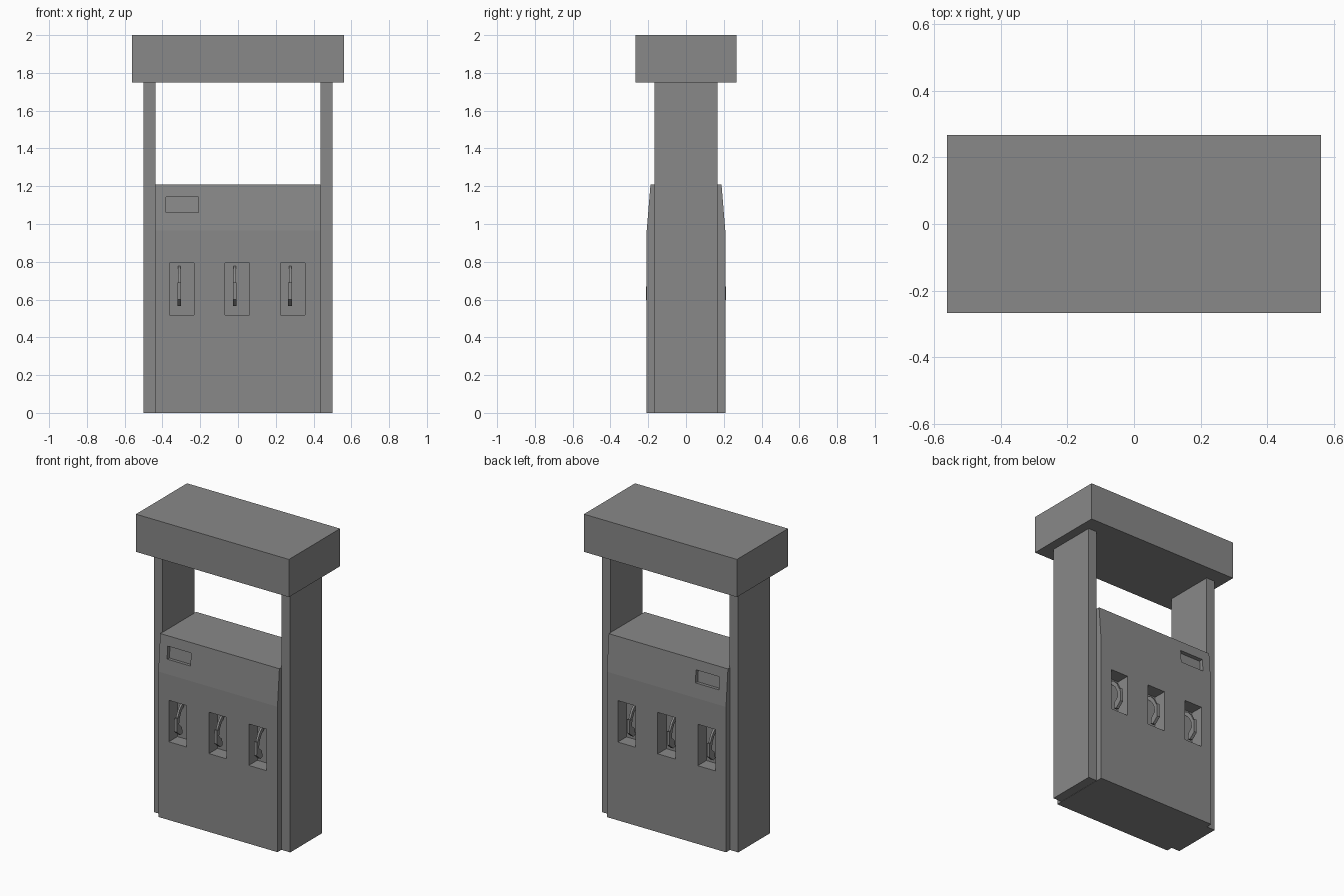
import bpy
import bmesh
from math import atan2
from mathutils import Matrix, Vector

if "Cube" in bpy.data.objects:
    bpy.data.objects.remove(bpy.data.objects["Cube"])

grey = bpy.data.materials.new("mid grey")
grey.use_nodes = True
GREY = (0.25, 0.25, 0.25, 1)
grey.diffuse_color = GREY
grey.node_tree.nodes["Principled BSDF"].inputs["Base Color"].default_value = GREY


def finish(name, bm):
    bmesh.ops.recalc_face_normals(bm, faces=bm.faces)
    mesh = bpy.data.meshes.new(name)
    bm.to_mesh(mesh)
    bm.free()
    mesh.materials.append(grey)
    obj = bpy.data.objects.new(name, mesh)
    bpy.context.collection.objects.link(obj)
    return obj


def box(name, size, centre, tilt=0):
    bm = bmesh.new()
    matrix = (Matrix.Translation(centre) @ Matrix.Rotation(tilt, 4, "X")
              @ Matrix.Diagonal((*size, 1)))
    bmesh.ops.create_cube(bm, size=1, matrix=matrix)
    return finish(name, bm)


def extrude_profile(name, outline, x, width):
    """Extrude a (y, z) outline along x, centred on x."""
    bm = bmesh.new()
    face = bm.faces.new([bm.verts.new((x - width / 2, y, z)) for y, z in outline])
    result = bmesh.ops.extrude_face_region(bm, geom=[face])
    verts = [v for v in result["geom"] if isinstance(v, bmesh.types.BMVert)]
    bmesh.ops.translate(bm, verts=verts, vec=(width, 0, 0))
    return finish(name, bm)


def cut(target, cutter):
    mod = target.modifiers.new("cut", "BOOLEAN")
    mod.operation = "DIFFERENCE"
    mod.solver = "EXACT"
    mod.object = cutter
    bpy.context.view_layer.objects.active = target
    bpy.ops.object.modifier_apply(modifier=mod.name)
    bpy.data.objects.remove(cutter)


# Canopy and side columns
box("canopy", (1.124, 0.536, 0.25), (0, 0, 1.875))
for side, name in ((-1, "right_column"), (1, "left_column")):
    box(name, (0.063, 0.334, 1.75), (side * 0.469, 0, 0.875))

# Cabinet with sloping upper panels
FRONT, TOP_FRONT, SHOULDER, TOP = 0.208, 0.188, 0.965, 1.21
half = [(FRONT, 0), (FRONT, SHOULDER), (TOP_FRONT, TOP)]
outline = half + [(-y, z) for y, z in reversed(half)]
cabinet = extrude_profile("cabinet", outline, -0.002, 0.875)

# Nozzle bays and shallow display recesses on both faces
BAYS = (-0.297, -0.003, 0.29)
slope = atan2(FRONT - TOP_FRONT, TOP - SHOULDER)
for face in (-1, 1):
    for x in BAYS:
        cut(cabinet, box("bay_cutter", (0.13, 0.18, 0.275), (x, face * FRONT, 0.657)))
    panel_y = FRONT - (1.102 - SHOULDER) * (FRONT - TOP_FRONT) / (TOP - SHOULDER)
    cut(cabinet, box("display_cutter", (0.172, 0.05, 0.084),
                     (-0.295, face * panel_y, 1.102), face * slope))

# Nozzles: curved spout, grip and wider lower end
spout = [(0.122, 0.778), (0.145, 0.768), (0.176, 0.735), (0.196, 0.695),
         (0.204, 0.645), (0.206, 0.598), (0.182, 0.592), (0.184, 0.64),
         (0.176, 0.685), (0.158, 0.72), (0.122, 0.755)]
grip = [(0.21, 0.69), (0.212, 0.6), (0.172, 0.565), (0.15, 0.572),
        (0.158, 0.615), (0.186, 0.64), (0.192, 0.685)]
for x, place in zip(BAYS, ("right", "middle", "left")):
    for part, shape, width in (("spout", spout, 0.014), ("grip", grip, 0.02)):
        obj = extrude_profile(f"{place}_nozzle_{part}", shape, x - 0.014, width)
        mirror = obj.modifiers.new("both faces", "MIRROR")
        mirror.use_axis = (False, True, False)
